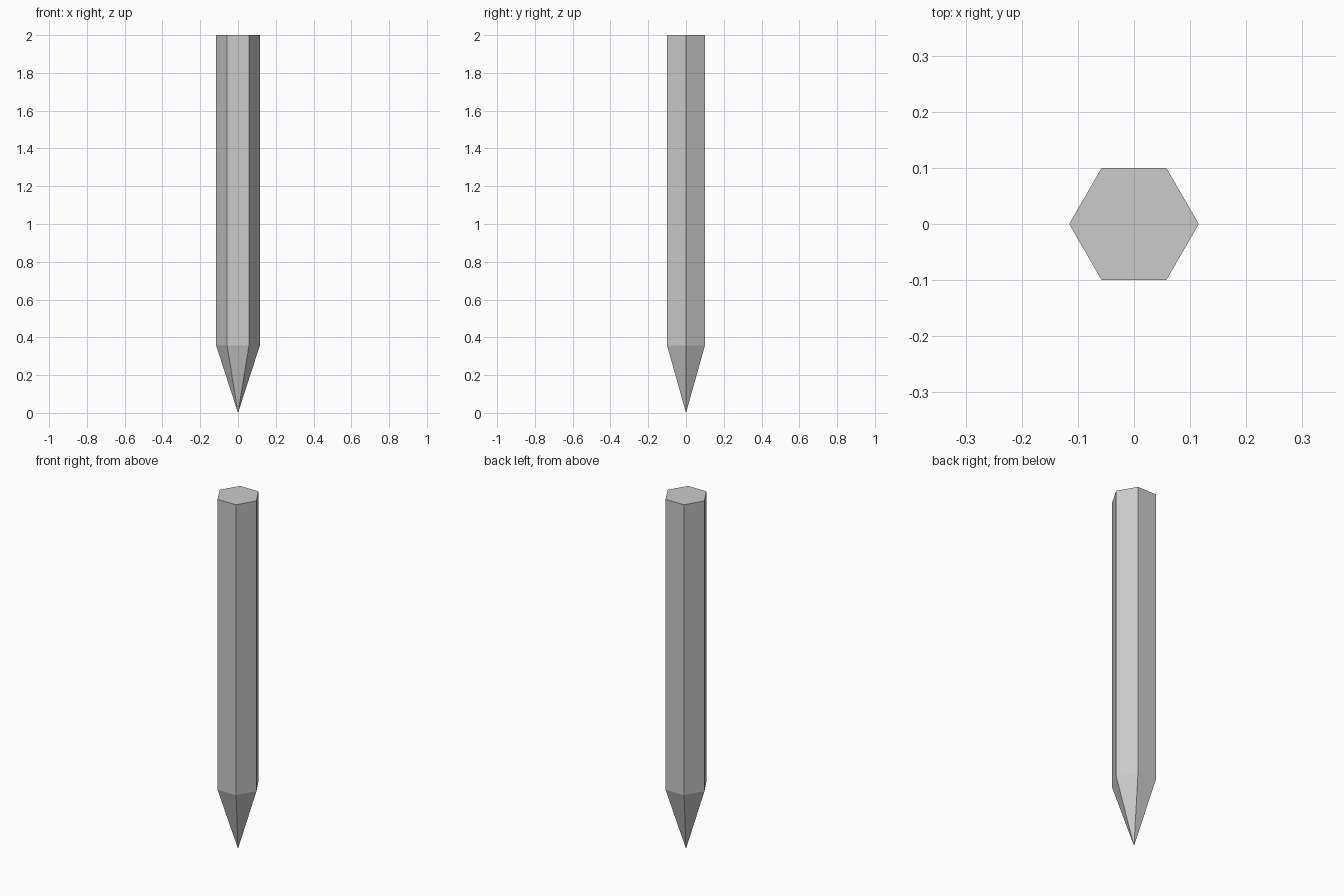
import bpy, bmesh
from mathutils import Vector, Matrix

if "Cube" in bpy.data.objects:
    bpy.data.objects.remove(bpy.data.objects["Cube"])

RADIUS = 0.1155      # corner radius, corners on +x / -x
HEIGHT = 2.0
SHOULDER = 0.356     # where the shaft starts tapering

bm = bmesh.new()

# Six-sided shaft with flat top
bmesh.ops.create_cone(
    bm, cap_ends=True, segments=6, radius1=RADIUS, radius2=RADIUS,
    depth=HEIGHT - SHOULDER,
    matrix=Matrix.Translation((0, 0, (HEIGHT + SHOULDER) / 2))
    @ Matrix.Rotation(1.5707963, 4, 'Z'))

# Turn the corners so they point along x
if max(v.co.x for v in bm.verts) < RADIUS - 0.005:
    bmesh.ops.rotate(bm, verts=bm.verts, cent=(0, 0, 0),
                     matrix=Matrix.Rotation(1.5707963, 3, 'Z'))

# Pointed tip: fan the bottom cap out to one vertex on the ground
bottom = min(bm.faces, key=lambda f: f.calc_center_median().z)
tip = bmesh.ops.poke(bm, faces=[bottom])["verts"][0]
tip.co = Vector((0, 0, 0))
bmesh.ops.recalc_face_normals(bm, faces=bm.faces)

mesh = bpy.data.meshes.new("pointed_stake")
bm.to_mesh(mesh)
bm.free()
stake = bpy.data.objects.new("pointed_stake", mesh)
bpy.context.collection.objects.link(stake)
